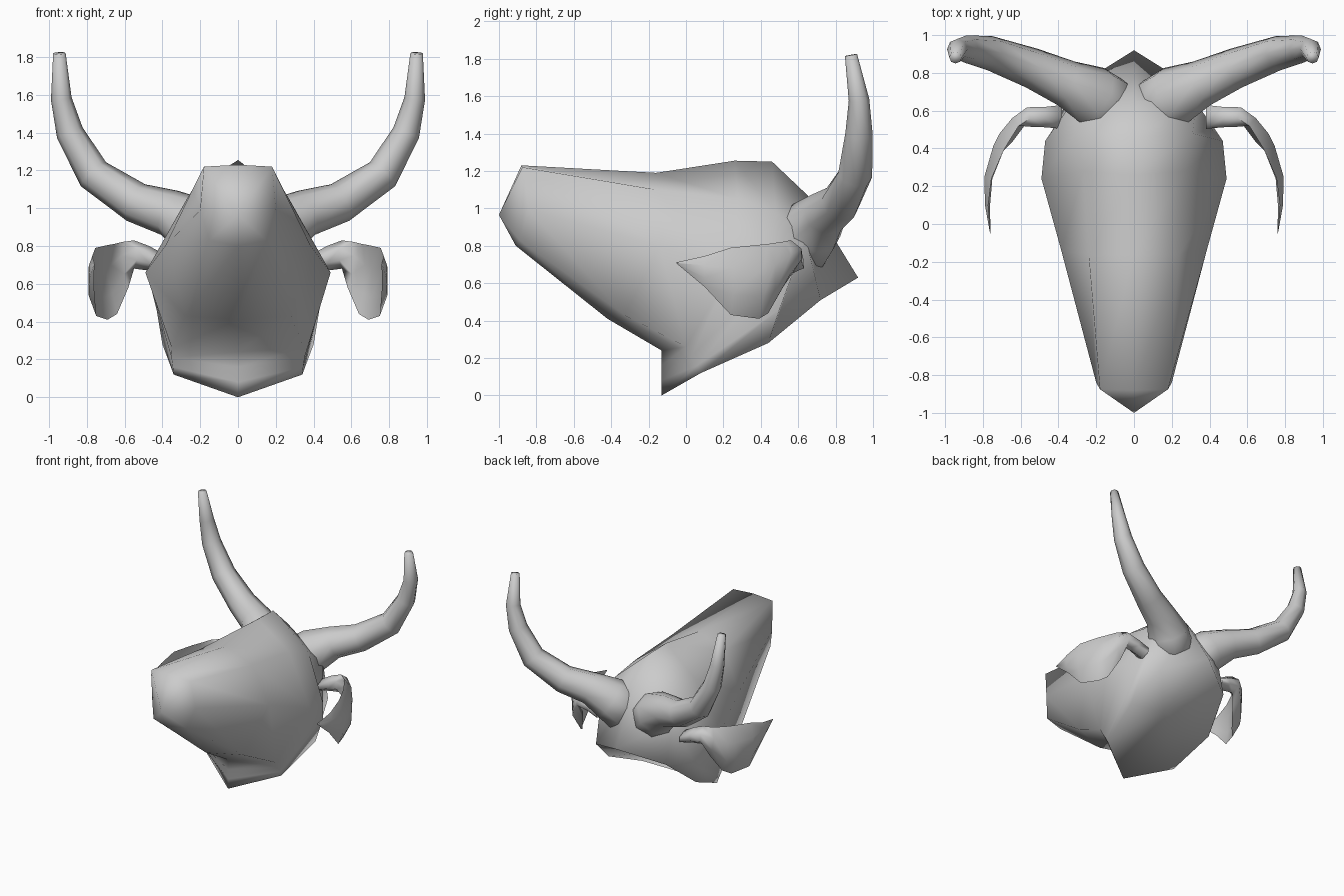
import bpy, bmesh, math
from mathutils import Vector

if "Cube" in bpy.data.objects:
    bpy.data.objects.remove(bpy.data.objects["Cube"])


def loft(name, rings, mirror=False, angle=180, dish=None):
    """Skin a list of equal-length closed rings, cap both ends."""
    bm = bmesh.new()
    vs = [[bm.verts.new(p) for p in r] for r in rings]
    n = len(vs[0])
    for a, b in zip(vs, vs[1:]):
        for i in range(n):
            bm.faces.new((a[i], a[(i + 1) % n], b[(i + 1) % n], b[i]))
    for ring, tip in ((vs[0], None), (vs[-1], dish)):
        if tip:
            c = sum((v.co for v in ring), Vector()) / n + Vector(tip)
            cv = bm.verts.new(c)
            for i in range(n):
                bm.faces.new((ring[i], ring[(i + 1) % n], cv))
        else:
            bm.faces.new(ring)
    bmesh.ops.remove_doubles(bm, verts=bm.verts, dist=0.0005)
    bmesh.ops.recalc_face_normals(bm, faces=bm.faces)
    me = bpy.data.meshes.new(name)
    bm.to_mesh(me)
    bm.free()
    ob = bpy.data.objects.new(name, me)
    bpy.context.collection.objects.link(ob)
    if mirror:
        ob.modifiers.new("mirror", 'MIRROR').use_mirror_merge = False
    bpy.ops.object.select_all(action='DESELECT')
    ob.select_set(True)
    bpy.context.view_layer.objects.active = ob
    bpy.ops.object.shade_smooth_by_angle(angle=math.radians(angle))
    return ob


def full(half):
    """Close a half section (top to bottom on +x) with its mirror image."""
    return half + [(-x, y, z) for x, y, z in half[-2:0:-1]]


# head: half sections from nose to the cut of the neck
head = [
    [(0, -1.0, .965)] * 5,
    [(0, -.88, 1.23), (.18, -.875, 1.22), (.2, -.84, .99), (.15, -.89, .83), (0, -.91, .80)],
    [(0, -.16, 1.19), (.24, -.16, 1.1), (.385, -.14, .8), (.28, -.33, .43), (0, -.42, .41)],
    [(0, .26, 1.255), (.27, .28, 1.05), (.49, .24, .66), (.35, .0, .26), (0, -.13, .24)],
    [(0, .46, 1.25), (.31, .48, .98), (.47, .44, .62), (.352, .03, .21), (0, -.13, .16)],
    [(0, .65, 1.07), (.33, .64, .84), (.43, .5, .46), (.345, .06, .16), (0, -.13, .08)],
    [(0, .92, .63), (.32, .72, .51), (.40, .44, .28), (.34, .08, .12), (0, -.13, 0)],
]
loft("head", [full(h) for h in head], dish=(0, -.05, .09))

# horns: tapered octagonal sweep along a curved path (x, y, z, radius)
path = [(.08, .56, .76, .2), (.22, .68, .90, .165), (.36, .745, .975, .125), (.54, .825, 1.03, .108),
        (.765, .905, 1.18, .092), (.89, .925, 1.4, .073), (.935, .925, 1.58, .055),
        (.945, .882, 1.82, .033)]
rings = []
for i, (x, y, z, r) in enumerate(path):
    a, b = path[max(i - 1, 0)], path[min(i + 1, len(path) - 1)]
    t = (Vector(b[:3]) - Vector(a[:3])).normalized()
    u = t.cross(Vector((0, 1, 0))).normalized()
    v = u.cross(t)
    rings.append([Vector((x, y, z)) + r * (math.cos(k * math.pi / 4) * u + math.sin(k * math.pi / 4) * v)
                  for k in range(8)])
loft("horns", rings, mirror=True)

# ears: curved cupped leaves, stations of (x, y, top z, bottom z, lean, bulge)
stations = [(.38, .56, .75, .65, 0, .07), (.47, .56, .80, .67, 0, .06), (.55, .56, .83, .68, .0, .06),
            (.61, .52, .822, .58, -.03, .06), (.66, .44, .81, .44, -.02, .07),
            (.69, .39, .805, .41, .0, .06), (.755, .24, .79, .43, -.005, .04),
            (.772, .1, .745, .58, -.01, .02), (.76, -.05, .712, .705, 0, .002)]
rings = []
for i, (x, y, zt, zb, lean, bulge) in enumerate(stations):
    a, b = stations[max(i - 1, 0)], stations[min(i + 1, len(stations) - 1)]
    t = Vector((b[0] - a[0], b[1] - a[1], 0)).normalized()
    out = Vector((-t.y, t.x, 0))
    top, bot = Vector((x, y, zt)), Vector((x + lean, y, zb))
    inner = -.8 if i < 3 else .3      # stem is solid, leaf is hollowed
    rings.append([top, top.lerp(bot, .3) + out * bulge, top.lerp(bot, .7) + out * bulge,
                  bot, top.lerp(bot, .7) + out * bulge * inner, top.lerp(bot, .3) + out * bulge * inner])
loft("ears", rings, mirror=True, angle=80)
